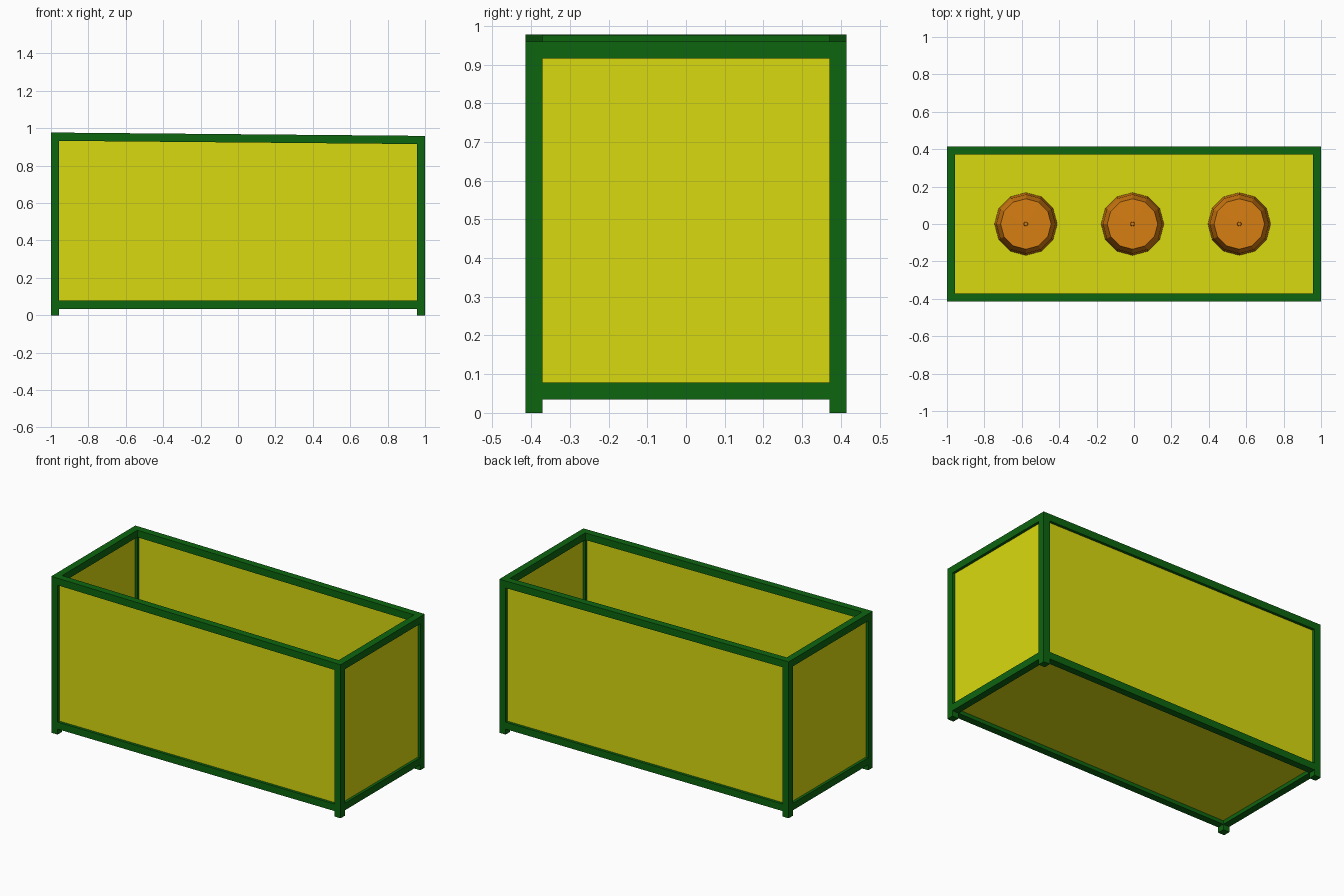
import bpy, bmesh, math

cube = bpy.data.objects.get("Cube")
if cube:
    bpy.data.objects.remove(cube, do_unlink=True)


def material(name, r, g, b):
    m = bpy.data.materials.new(name)
    m.use_nodes = True
    m.diffuse_color = (r, g, b, 1)
    m.node_tree.nodes["Principled BSDF"].inputs["Base Color"].default_value = (r, g, b, 1)
    return m


GREEN = material("dark green frame", 0.004, 0.13, 0.005)
YELLOW = material("yellow panel", 0.70, 0.70, 0.005)
ORANGE = material("orange clay", 0.68, 0.21, 0.006)


def finish(name, bm, mat):
    bmesh.ops.recalc_face_normals(bm, faces=bm.faces)
    mesh = bpy.data.meshes.new(name)
    bm.to_mesh(mesh)
    bm.free()
    mesh.materials.append(mat)
    obj = bpy.data.objects.new(name, mesh)
    bpy.context.collection.objects.link(obj)
    return obj


def box(name, mat, xs, ys, zs):
    """Box between limits; everything above mid height follows the sloping rim."""
    bm = bmesh.new()
    bmesh.ops.create_cube(bm, size=1)
    for v in bm.verts:
        v.co.x, v.co.y, v.co.z = (lim[0] if c < 0 else lim[1]
                                  for c, lim in zip(v.co, (xs, ys, zs)))
        if v.co.z > 0.5:
            v.co.z -= SLOPE * v.co.x
    return finish(name, bm, mat)


HX, HY, BAR = 1.0, 0.415, 0.044
TOP, SLOPE = 0.968, 0.009
IX, IY = HX - BAR, HY - BAR
LOW = (0.034, 0.078)
HIGH = (TOP - BAR, TOP)
PX, PY = HX - BAR / 2, HY - BAR / 2
THIN = 0.005


def span(side, a, b):
    return tuple(sorted((side * a, side * b)))


# Corner posts
for sx, xn in ((-1, "right"), (1, "left")):
    for sy, yn in ((-1, "front"), (1, "back")):
        box(f"{yn}_{xn}_post", GREEN, span(sx, IX, HX), span(sy, IY, HY), (0, TOP))

# Long rails and panels
for s, n in ((-1, "front"), (1, "back")):
    for level, zs in (("lower", LOW), ("upper", HIGH)):
        box(f"{n}_{level}_rail", GREEN, (-IX, IX), span(s, IY, HY), zs)
    box(f"{n}_panel", YELLOW, (-IX, IX), span(s, PY - THIN, PY + THIN), (LOW[1], HIGH[0]))

# End rails and panels
for s, n in ((-1, "right"), (1, "left")):
    for level, zs in (("lower", LOW), ("upper", HIGH)):
        box(f"{n}_{level}_rail", GREEN, span(s, IX, HX), (-IY, IY), zs)
    box(f"{n}_panel", YELLOW, span(s, PX - THIN, PX + THIN), (-IY, IY), (LOW[1], HIGH[0]))

# Floor
FLOOR = 0.062
box("floor_panel", YELLOW, (-IX, IX), (-IY, IY), (FLOOR - THIN, FLOOR + THIN))

# Upturned clay pots with a small nub on top
PROFILE = ((0.168, FLOOR), (0.158, 0.24), (0.135, 0.34), (0.012, 0.342), (0.010, 0.355))
SIDES = 12
for i, x in enumerate((-0.578, -0.008, 0.563)):
    bm = bmesh.new()
    rings = [[bm.verts.new((x + r * math.cos(math.tau * k / SIDES),
                            r * math.sin(math.tau * k / SIDES), z))
              for k in range(SIDES)] for r, z in PROFILE]
    for a, b in zip(rings, rings[1:]):
        for k in range(SIDES):
            j = (k + 1) % SIDES
            bm.faces.new((a[k], a[j], b[j], b[k]))
    bm.faces.new(rings[0])
    bm.faces.new(rings[-1])
    finish(f"clay_pot_{i + 1}", bm, ORANGE)
